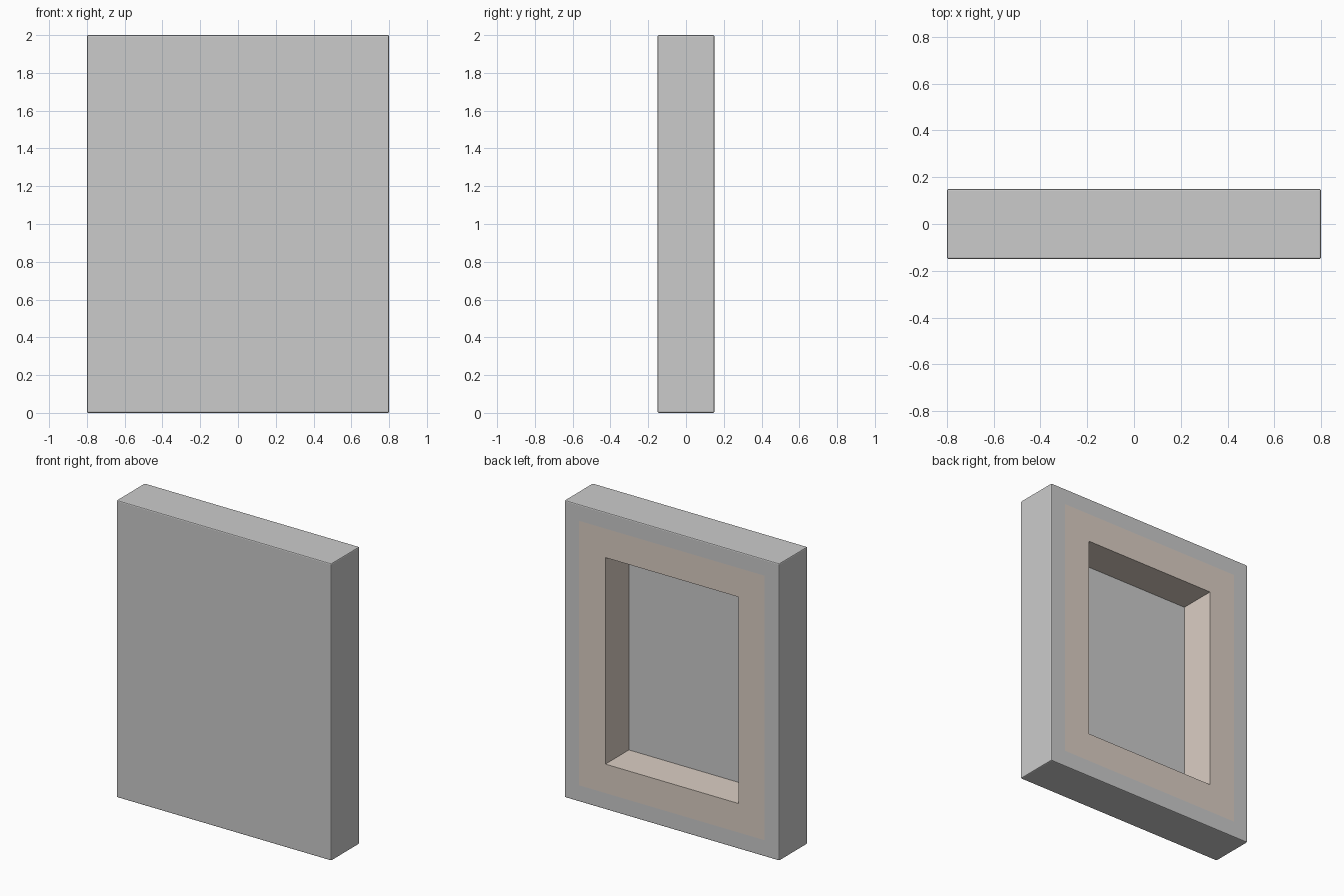
import bpy, bmesh
from mathutils import Vector

if "Cube" in bpy.data.objects:
    bpy.data.objects.remove(bpy.data.objects["Cube"])

W, D, H = 1.6, 0.30, 2.0      # outer size
BEVEL = 0.007                 # softened outer edges
LIP, BAR = 0.11, 0.305        # margins to the wood and to the opening
DEPTH = 0.25                  # depth of the back recess


def add_object(name, bm):
    bmesh.ops.recalc_face_normals(bm, faces=bm.faces)
    mesh = bpy.data.meshes.new(name)
    bm.to_mesh(mesh)
    bm.free()
    obj = bpy.data.objects.new(name, mesh)
    bpy.context.collection.objects.link(obj)
    return obj


# Outer panel: softened slab, hollowed from the back
bm = bmesh.new()
bmesh.ops.create_cube(bm, size=1)
for v in bm.verts:
    v.co = Vector((v.co.x * W, v.co.y * D, (v.co.z + 0.5) * H))
bmesh.ops.bevel(bm, geom=bm.edges[:], offset=BEVEL, segments=2, profile=0.5, affect='EDGES')
back = max(bm.faces, key=lambda f: f.calc_center_median().y)
bmesh.ops.inset_region(bm, faces=[back], thickness=LIP - BEVEL, use_even_offset=True)
floor = bmesh.ops.extrude_discrete_faces(bm, faces=[back])["faces"][0]
bmesh.ops.translate(bm, verts=floor.verts[:], vec=(0, -DEPTH, 0))
add_object("outer_panel", bm)

# Wooden frame: rectangular ring set flush into the back recess
bm = bmesh.new()


def rect_loop(margin, y):
    x = W / 2 - margin
    return [bm.verts.new((sx * x, y, z)) for sx, z in
            ((-1, margin), (1, margin), (1, H - margin), (-1, H - margin))]


y_back, y_floor = D / 2, D / 2 - DEPTH
loops = [rect_loop(LIP, y_back), rect_loop(BAR, y_back),
         rect_loop(BAR, y_floor), rect_loop(LIP, y_floor)]
for i in range(4):
    a, b = loops[i], loops[(i + 1) % 4]
    for j in range(4):
        k = (j + 1) % 4
        bm.faces.new((a[j], a[k], b[k], b[j]))
frame = add_object("wooden_frame", bm)

wood = bpy.data.materials.new("wood")
wood.diffuse_color = (0.71, 0.62, 0.55, 1)
wood.use_nodes = True
wood.node_tree.nodes["Principled BSDF"].inputs["Base Color"].default_value = wood.diffuse_color
frame.data.materials.append(wood)
